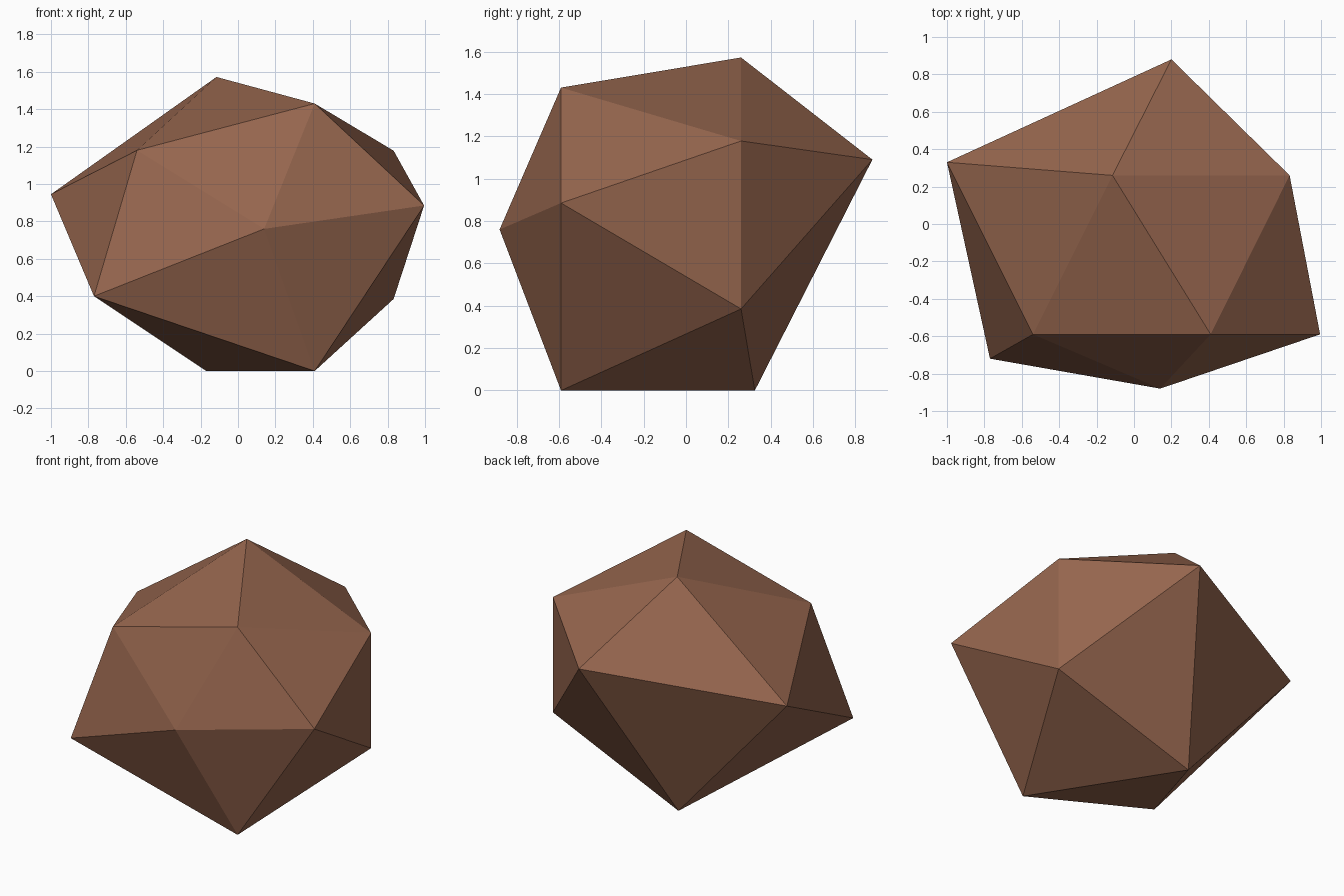
import bpy, bmesh

if "Cube" in bpy.data.objects:
    bpy.data.objects.remove(bpy.data.objects["Cube"])

# A faceted boulder: front tip, two interlocking five-point rings, back tip
front_tip = (0.14, -0.88, 0.76)
front_ring = [(-0.54, -0.59, 1.18), (0.41, -0.59, 1.43), (0.995, -0.59, 0.885),
              (0.41, -0.59, 0.0), (-0.77, -0.72, 0.40)]
back_ring = [(-0.115, 0.26, 1.572), (0.832, 0.26, 1.178), (0.832, 0.26, 0.385),
             (-0.17, 0.325, 0.0), (-1.0, 0.33, 0.945)]
back_tip = (0.20, 0.88, 1.09)

bm = bmesh.new()
tip_f, tip_b = bm.verts.new(front_tip), bm.verts.new(back_tip)
f = [bm.verts.new(p) for p in front_ring]
b = [bm.verts.new(p) for p in back_ring]
for i in range(5):
    j = (i + 1) % 5
    bm.faces.new((tip_f, f[i], f[j]))      # front cap
    bm.faces.new((f[i], b[i], f[j]))       # zigzag band
    bm.faces.new((b[i], b[j], f[j]))
    bm.faces.new((tip_b, b[j], b[i]))      # back cap
bmesh.ops.recalc_face_normals(bm, faces=bm.faces)

mesh = bpy.data.meshes.new("rock")
bm.to_mesh(mesh)
bm.free()

mat = bpy.data.materials.new("brown stone")
mat.diffuse_color = (0.30, 0.13, 0.075, 1)
mat.use_nodes = True
mat.node_tree.nodes["Principled BSDF"].inputs["Base Color"].default_value = mat.diffuse_color
mesh.materials.append(mat)
rock = bpy.data.objects.new("rock", mesh)
bpy.context.collection.objects.link(rock)
